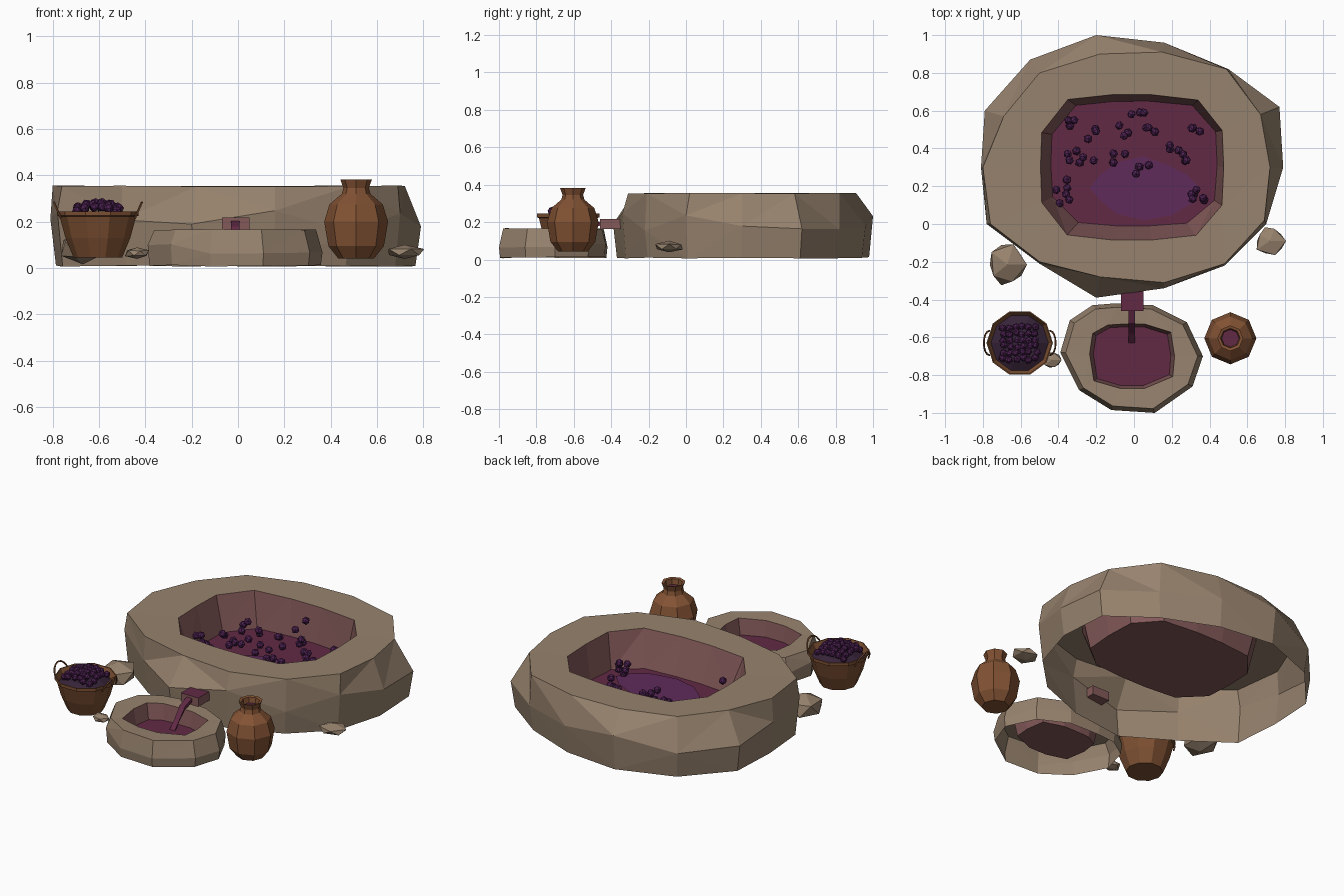
import bpy, bmesh, math, random
from mathutils import Vector, Matrix

random.seed(7)
if "Cube" in bpy.data.objects:
    bpy.data.objects.remove(bpy.data.objects["Cube"], do_unlink=True)


def material(name, rgb):
    m = bpy.data.materials.new(name)
    m.use_nodes = True
    m.diffuse_color = (*rgb, 1)
    bsdf = next(n for n in m.node_tree.nodes if n.type == 'BSDF_PRINCIPLED')
    bsdf.inputs["Base Color"].default_value = (*rgb, 1)
    bsdf.inputs["Roughness"].default_value = 0.9
    return m


STONE = material("tan stone", (0.31, 0.225, 0.155))
STAIN = material("stained stone", (0.23, 0.1, 0.1))
JUICE = material("dark red juice", (0.12, 0.023, 0.06))
MASH = material("purple mash", (0.118, 0.024, 0.105))
GRAPE = material("grape purple", (0.078, 0.016, 0.088))
CLAY = material("terracotta", (0.225, 0.085, 0.034))
WICKER = material("wicker brown", (0.205, 0.08, 0.032))
SHADE = material("dark plum", (0.037, 0.017, 0.04))


def finish(name, bm, mats):
    me = bpy.data.meshes.new(name)
    bm.to_mesh(me)
    bm.free()
    for m in mats:
        me.materials.append(m)
    ob = bpy.data.objects.new(name, me)
    bpy.context.collection.objects.link(ob)
    return ob


def loft(name, rings, mats, bands=None, start=False, end=False, facet=False):
    """Skin counter-clockwise rings; bands gives the material of each band."""
    bm = bmesh.new()
    loops = [[bm.verts.new(p) for p in r] for r in rings]
    n = len(rings[0])
    for k, (a, b) in enumerate(zip(loops, loops[1:])):
        for i in range(n):
            j = (i + 1) % n
            f = bm.faces.new((a[i], a[j], b[j], b[i]))
            f.material_index = bands[k] if bands else 0
    if start:
        bm.faces.new(loops[0][::-1])
    if end:
        bm.faces.new(loops[-1]).material_index = bands[-1] if bands else 0
    if facet:
        bmesh.ops.triangulate(bm, faces=bm.faces[:])
    return finish(name, bm, mats)


def circle(c, r, z, n):
    return [(c[0] + r * math.cos(math.tau * i / n),
             c[1] + r * math.sin(math.tau * i / n), z) for i in range(n)]


def turned(name, c, profile, n, mats, bands=None, **kw):
    return loft(name, [circle(c, r, z, n) for r, z in profile], mats, bands, **kw)


def plate(name, pts, mat):
    bm = bmesh.new()
    bm.faces.new([bm.verts.new(p) for p in pts])
    finish(name, bm, [mat])


def shrink(pts, c, s):
    return [(c[0] + (x - c[0]) * s, c[1] + (y - c[1]) * s) for x, y in pts]


def rounded(pts, c, rx, ry):
    """Rounded rectangle sampled in the direction of each outline point."""
    out = []
    for x, y in pts:
        a = math.atan2((y - c[1]) / ry, (x - c[0]) / rx)
        r = (abs(math.cos(a)) ** 4 + abs(math.sin(a)) ** 4) ** -0.25
        out.append((c[0] + rx * r * math.cos(a), c[1] + ry * r * math.sin(a)))
    return out


def level(pts, z, wobble=0.0):
    return [(x, y, z + random.uniform(-wobble, wobble)) for x, y in pts]


def basin(name, low, mid, top, lip, floor, heights, wobble):
    """Open-bottomed rock ring with a stained hollow and a sheet of juice."""
    z0, z1, z2, z3 = heights
    loft(name, [level(low, z0, 0.004), level(mid, z1, wobble), level(top, z2, 0.003),
                level(lip, z2 - 0.003), level(floor, z3)],
         [STONE, STAIN], [0, 0, 0, 1], end=True, facet=True)
    plate(name + "_juice", level(floor, z3 + 0.008), JUICE)


# Large treading basin
mid = [(-.2, 1), (.16, .96), (.5, .82), (.77, .62), (.79, .3), (.7, 0), (.48, -.22),
       (.16, -.34), (-.2, -.39), (-.5, -.21), (-.78, 0), (-.81, .3), (-.79, .6), (-.55, .87)][::-1]
top = [(-.18, .9), (.15, .91), (.49, .82), (.67, .58), (.72, .3), (.69, .02), (.48, -.21),
       (.16, -.31), (-.18, -.28), (-.5, -.2), (-.76, 0), (-.8, .3), (-.69, .57), (-.5, .8)][::-1]
heart = (-.01, .3)
basin("large_basin", shrink(mid, heart, 0.97), mid, top, rounded(mid, heart, .485, .385),
      rounded(mid, (0, .32), .44, .33), (.01, .2, .355, .13), .05)

# Small collecting basin
mid = [(-.1, -.42), (.1, -.43), (.28, -.52), (.365, -.7), (.31, -.86), (.11, -1),
       (-.12, -.985), (-.29, -.88), (-.39, -.68), (-.34, -.51), (-.22, -.43)][::-1]
heart = (-.01, -.7)
basin("small_basin", shrink(mid, heart, 0.98), mid, shrink(mid, heart, .925),
      rounded(mid, heart, .225, .17), rounded(mid, heart, .205, .155), (.01, .08, .165, .058), .025)

# Spout with juice on its upper face, and the stream falling from it
bm = bmesh.new()
bmesh.ops.create_cube(bm, size=1, matrix=Matrix.Translation((-.01, -.38, .19))
                      @ Matrix.Diagonal((.12, .16, .055, 1)))
bm.normal_update()
for f in bm.faces:
    f.material_index = int(f.normal.z > 0.5)
finish("spout", bm, [STAIN, JUICE])
loft("juice_stream", [[(-.03, y, z), (.006, y, z), (.006, y + d, z + h), (-.03, y + d, z + h)]
                      for y, z, d, h in ((-.45, .185, .01, .025), (-.535, .155, .01, .025),
                                         (-.635, .06, .025, .015))],
     [JUICE], start=True, end=True)

# Mash floating on the juice
plate("mash_patch", [(.05 + .3 * math.cos(a) * k, .19 + .165 * math.sin(a) * k, .143)
                     for a, k in ((math.tau * i / 12, random.uniform(.85, 1.03))
                                  for i in range(12))], MASH)


def grapes(name, spots, r):
    bm = bmesh.new()
    for p in spots:
        turn = Matrix.Rotation(random.uniform(0, 3), 4, Vector((1, .5, random.random())))
        bmesh.ops.create_icosphere(bm, subdivisions=1, radius=r,
                                   matrix=Matrix.Translation(p) @ turn)
    finish(name, bm, [GRAPE])


# Loose grapes in small bunches, some of them heaped up
bunches = [(-.32, .53, .05), (-.23, .47, .05), (-.33, .37, .05), (-.25, .34, .02),
           (-.39, .2, .08), (-.37, .13, .12), (.02, .57, .14), (.09, .49, .06),
           (-.07, .49, .06), (-.08, .35, .03), (.04, .3, .02), (.31, .48, .06),
           (.21, .41, .04), (.29, .34, .05), (.31, .13, .05), (.37, .16, .07)]
grapes("loose_grapes", [(x + random.uniform(-.04, .04), y + random.uniform(-.035, .035),
                         .157 + h * i / 2) for x, y, h in bunches for i in range(3)], .024)

# Clay jar
turned("clay_jar", (.51, -.605),
       [(.078, .042), (.12, .095), (.138, .2), (.115, .275), (.062, .32), (.055, .345),
        (.068, .382), (.052, .378), (.046, .345)], 8, [CLAY, JUICE],
       [0] * 7 + [0, 1], start=True, end=True)

# Basket with a thin sloping rim, filling, grapes and two side handles
bc = (-.605, -.63)
turned("basket", bc, [(.105, .045), (.14, .13), (.165, .222), (.176, .226), (.176, .245),
                      (.17, .245), (.15, .205)], 10, [WICKER], start=True)
turned("basket_filling", bc, [(.152, .21), (.1, .24)], 10, [SHADE], end=True)
spots = []
for i in range(-3, 3):
    for j in range(-3, 3):
        u, v = i + .5, j + .5
        spots.append((bc[0] + .034 * u + random.uniform(-.008, .008),
                      bc[1] + .034 * v + random.uniform(-.008, .008),
                      .283 - .003 * (u * u + v * v)))
grapes("basket_grapes", spots, .021)
for side, label in ((1, "left"), (-1, "right")):
    path = []
    for i in range(9):
        a = math.pi * i / 8
        up = math.sin(a)
        path.append(Vector((bc[0] + side * (.16 + .03 * up), bc[1] + .065 * math.cos(a),
                            .215 + .068 * up)))
    rings = []
    for i, p in enumerate(path):
        t = (path[min(i + 1, 8)] - path[max(i - 1, 0)]).normalized()
        u = t.cross(Vector((1, 0, 0))).normalized()
        v = t.cross(u)
        rings.append([p + .005 * (u * math.cos(k) + v * math.sin(k))
                      for k in (math.tau * s / 5 for s in range(5))])
    loft("basket_handle_" + label, rings, [WICKER], start=True, end=True)

# Scattered rocks
for name, c, size in (("large_rock", (-.67, -.215, .085), (.115, .125, .08)),
                      ("flat_rock", (.72, -.09, .068), (.09, .08, .03)),
                      ("small_rock", (-.435, -.72, .064), (.055, .052, .026))):
    bm = bmesh.new()
    bmesh.ops.create_icosphere(bm, subdivisions=1, radius=1)
    for v in bm.verts:
        v.co *= random.uniform(.82, 1.1)
        v.co = Vector([c[i] + v.co[i] * size[i] for i in range(3)])
    finish(name, bm, [STONE])
